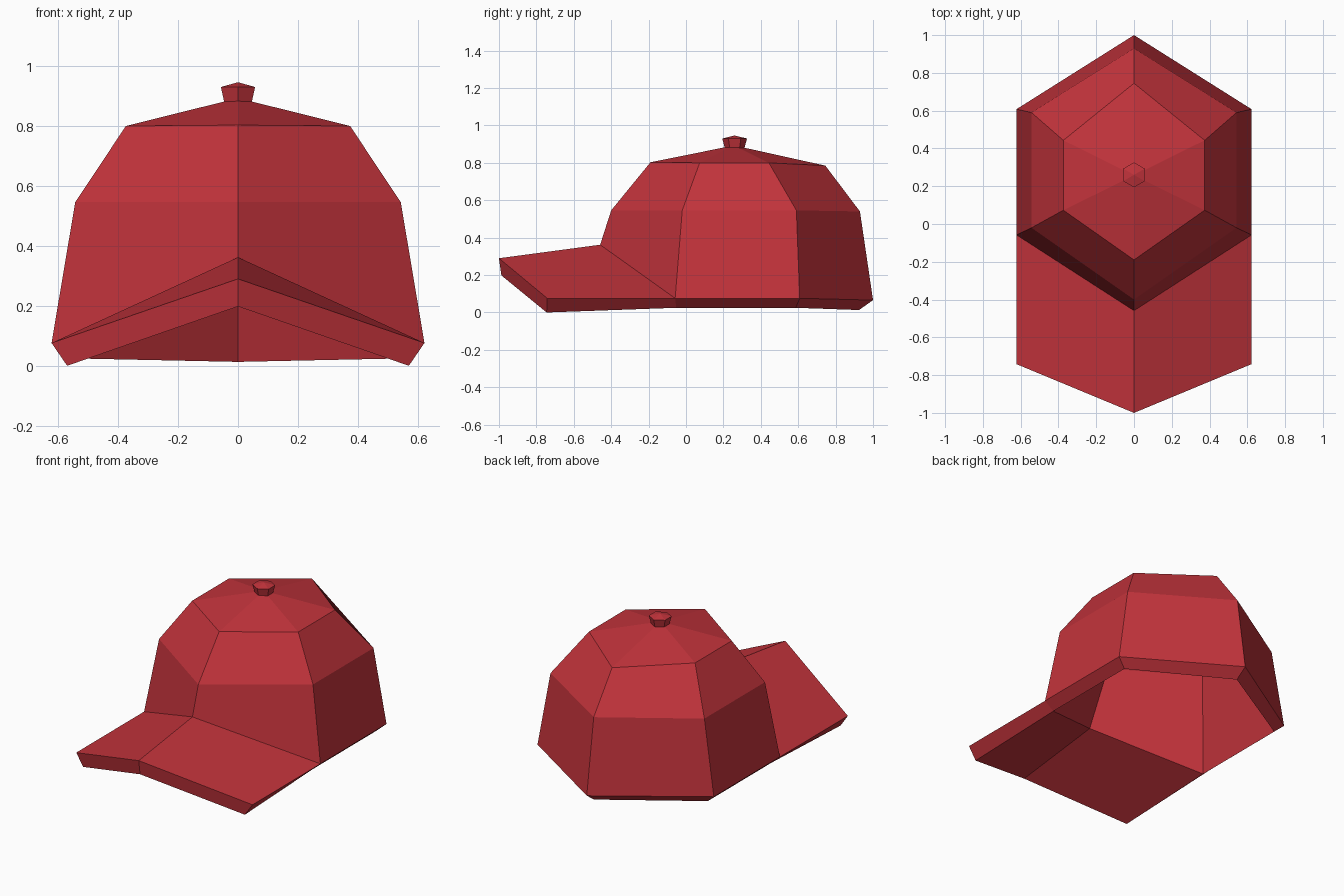
import bpy, bmesh, math

if "Cube" in bpy.data.objects:
    bpy.data.objects.remove(bpy.data.objects["Cube"])

red = bpy.data.materials.new("cap red")
red.diffuse_color = (0.54, 0.033, 0.044, 1)
red.use_nodes = True
red.node_tree.nodes["Principled BSDF"].inputs["Base Color"].default_value = red.diffuse_color


def make_object(name, verts, faces, mirrored):
    mesh = bpy.data.meshes.new(name)
    mesh.from_pydata(verts, [], faces)
    bm = bmesh.new()
    bm.from_mesh(mesh)
    bmesh.ops.remove_doubles(bm, verts=bm.verts, dist=0.0001)
    bm.to_mesh(mesh)
    bm.free()
    mesh.materials.append(red)
    obj = bpy.data.objects.new(name, mesh)
    bpy.context.collection.objects.link(obj)
    if mirrored:
        mod = obj.modifiers.new("mirror", 'MIRROR')
        mod.use_clip = True
    return obj


# Half rings of the six-sided crown: front, side front, side back, back
outer = [
    [(0, -0.459, 0.362), (0.622, -0.058, 0.076), (0.622, 0.608, 0.076), (0, 1.0, 0.066)],
    [(0, -0.40, 0.546), (0.543, -0.02, 0.546), (0.543, 0.59, 0.546), (0, 0.93, 0.54)],
    [(0, -0.19, 0.803), (0.374, 0.073, 0.80), (0.374, 0.443, 0.80), (0, 0.745, 0.785)],
    [(0, 0.257, 0.893)] * 4,
]
inner = [
    [(0, -0.398, 0.272), (0.565, -0.052, 0.025), (0.565, 0.587, 0.025), (0, 0.925, 0.013)],
    [(0, -0.235, 0.60), (0.475, 0.05, 0.60), (0.475, 0.475, 0.60), (0, 0.765, 0.60)],
    [(0, -0.12, 0.72), (0.32, 0.10, 0.72), (0.32, 0.415, 0.72), (0, 0.66, 0.71)],
    [(0, 0.257, 0.80)] * 4,
]

# Crown: outer shell, lining, and the slanted rim from the brim round to the back
verts, faces = [], []


def quad(*pts):
    pts = list(dict.fromkeys(pts))
    start = len(verts)
    verts.extend(pts)
    faces.append(tuple(range(start, start + len(pts))))


for level in range(3):
    for c in range(3):
        a, b = outer[level], outer[level + 1]
        quad(a[c], a[c + 1], b[c + 1], b[c])
        a, b = inner[level], inner[level + 1]
        quad(b[c], b[c + 1], a[c + 1], a[c])
for c in (1, 2):
    quad(outer[0][c + 1], outer[0][c], inner[0][c], inner[0][c + 1])
make_object("crown", verts, faces, True)

# Brim: peaked slab joined to the crown's front edges
verts, faces = [], []
A, B = outer[0][:2]
a, b = inner[0][:2]
C, D = (0.622, -0.742, 0.076), (0, -1.0, 0.29)
c, d = (0.57, -0.745, 0.0), (0, -0.987, 0.198)
quad(A, D, C, B)
quad(a, b, c, d)
quad(B, C, c, b)
quad(C, D, d, c)
make_object("brim", verts, faces, True)

# Button: small flared hexagon with a low point on top
verts, faces = [], []


def hexagon(radius, z):
    return [(radius * math.sin(math.pi / 3 * i), 0.26 - radius * math.cos(math.pi / 3 * i), z)
            for i in range(6)]


low, high = hexagon(0.052, 0.876), hexagon(0.066, 0.93)
for i in range(6):
    j = (i + 1) % 6
    quad(low[i], low[j], high[j], high[i])
    quad(high[i], high[j], (0, 0.26, 0.946))
make_object("top_button", verts, faces, False)
